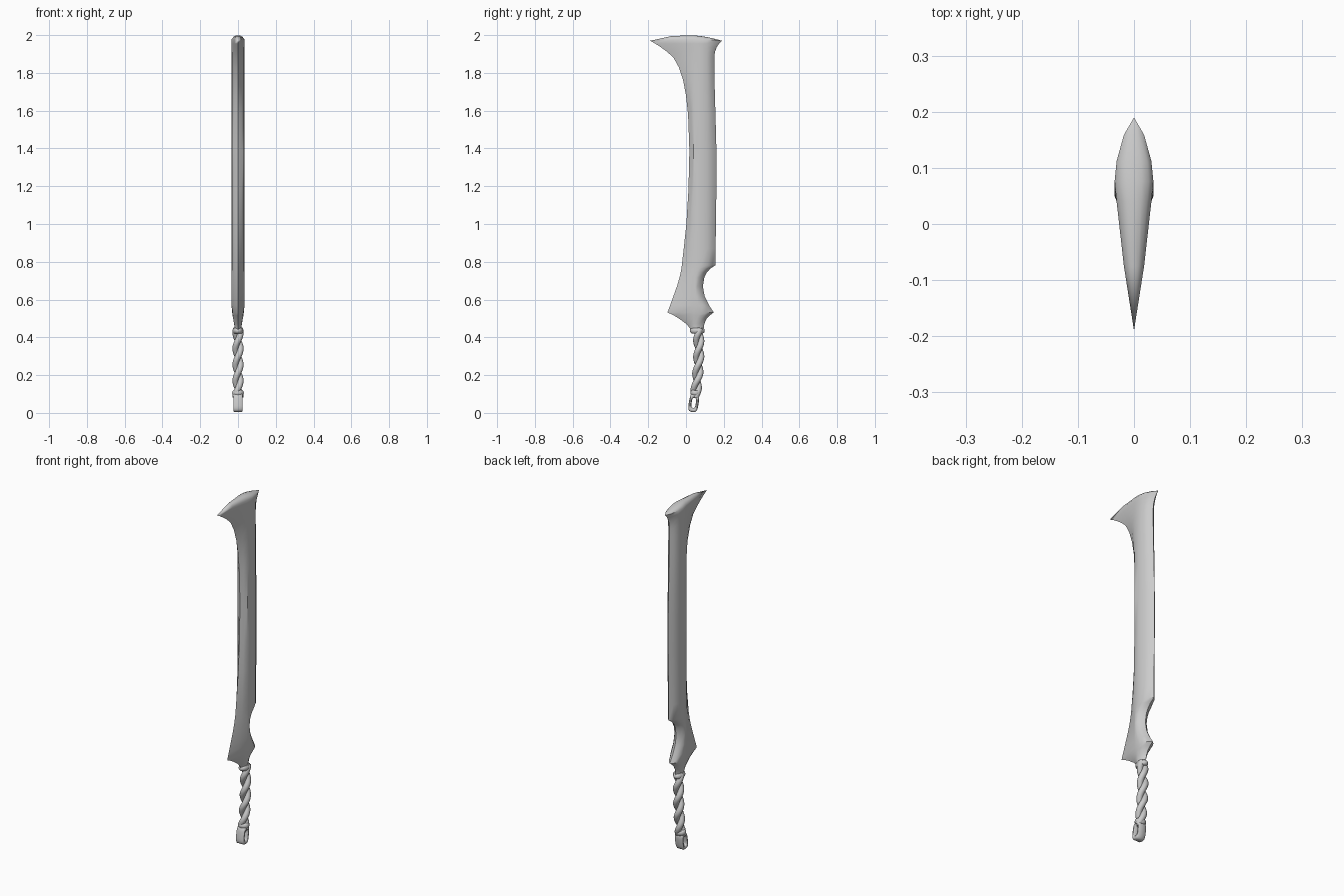
import bpy, bmesh, math
from mathutils import Vector, Matrix

if "Cube" in bpy.data.objects:
    bpy.data.objects.remove(bpy.data.objects["Cube"])

steel = bpy.data.materials.new("grey steel")
steel.diffuse_color = (0.6, 0.6, 0.6, 1)
steel.use_nodes = True
steel.node_tree.nodes["Principled BSDF"].inputs["Base Color"].default_value = steel.diffuse_color


def finish(name, bm, angle=35):
    bmesh.ops.remove_doubles(bm, verts=bm.verts, dist=1e-5)
    bmesh.ops.recalc_face_normals(bm, faces=bm.faces)
    me = bpy.data.meshes.new(name)
    bm.to_mesh(me)
    bm.free()
    ob = bpy.data.objects.new(name, me)
    bpy.context.collection.objects.link(ob)
    me.materials.append(steel)
    bpy.ops.object.select_all(action='DESELECT')
    bpy.context.view_layer.objects.active = ob
    ob.select_set(True)
    bpy.ops.object.shade_smooth_by_angle(angle=math.radians(angle))
    return ob


def loft(bm, rings, cap=True):
    rows = [[bm.verts.new(p) for p in r] for r in rings]
    n = len(rows[0])
    for r, s in zip(rows, rows[1:]):
        for i in range(n):
            j = (i + 1) % n
            bm.faces.new((r[i], r[j], s[j], s[i]))
    if cap:
        bm.faces.new(rows[0])
        bm.faces.new(rows[-1])


# Blade: height, cutting edge y, back edge y, thickness factor, crown rise
ROWS = [
    (.425, .026, .093, .55, 0), (.45, .02, .094, .5, 0), (.472, 0, .097, .6, 0),
    (.50, -.038, .11, .75, 0), (.516, -.065, .126, .83, 0), (.532, -.098, .147, .9, 0),
    (.57, -.084, .122, 1, 0), (.617, -.067, .099, 1, 0), (.67, -.048, .089, 1, 0),
    (.717, -.034, .097, 1, 0), (.745, -.028, .111, 1, 0), (.765, -.024, .13, 1, 0),
    (.782, -.022, .157, 1, 0), (.87, -.012, .157, 1, 0), (1.0, .002, .158, 1, 0),
    (1.18, .013, .161, 1, 0), (1.39, .018, .161, 1, 0), (1.58, .011, .156, 1, 0),
    (1.68, 0, .153, 1, 0), (1.76, -.015, .151, 1, 0), (1.83, -.038, .15, 1, 0),
    (1.88, -.066, .15, 1, 0), (1.91, -.098, .153, 1, 0), (1.937, -.135, .163, 1, 0),
    (1.955, -.163, .175, 1, 0), (1.97, -.19, .19, 1, .008),
    (1.97, -.19, .19, .75, .022), (1.97, -.19, .19, .4, .028), (1.97, -.19, .19, 0, .03),
]


def section(z, y0, y1, k, crown):
    a, b = max(.04, y0 + .018), min(.112, y1 - .03)
    side = [(y0 + (a - y0) * .5, .018), (a, .031), ((a + b) / 2, .0345),
            (b, .031), (b + (y1 - b) * .6, .018)]
    pts = [(0, y0)] + [(t * k, y) for y, t in side] + [(0, y1)]
    pts += [(-t * k, y) for y, t in reversed(side)]
    return [(x, y, z + crown * (1 - (y / .19) ** 2)) for x, y in pts]


bm = bmesh.new()
loft(bm, [section(*r) for r in ROWS[:-1]], cap=False)
bm.verts.ensure_lookup_table()
bm.faces.new(bm.verts[:12])
# crown ridge closes the top
top = list(bm.verts[-12:])
ridge = [bm.verts.new(p) for p in section(*ROWS[-1])]
for i in range(12):
    j = (i + 1) % 12
    bm.faces.new((top[i], top[j], ridge[j], ridge[i]))
finish("blade", bm, 40)


# Grip: two strands twisted around a slightly bent axis
def axis_y(z):
    return .05 + .018 * math.sin(min(1, max(0, (z - .09) / .30)) * math.pi * .6)


def strand(name, phase):
    bm = bmesh.new()
    path = []
    n = 72
    for i in range(n + 1):
        z = .085 + .36 * i / n
        ang = phase + 2 * math.pi * (z / .17)
        path.append(Vector((.013 * math.cos(ang), axis_y(z) + .013 * math.sin(ang), z)))
    rings = []
    for i, p in enumerate(path):
        d = (path[min(i + 1, n)] - path[max(i - 1, 0)]).normalized()
        u = d.cross(Vector((0, 1, 0))).normalized()
        v = d.cross(u)
        rings.append([p + .0165 * (math.cos(t) * u + math.sin(t) * v)
                      for t in [2 * math.pi * k / 12 for k in range(12)]])
    loft(bm, rings)
    finish(name, bm, 60)


strand("grip_strand_a", 0)
strand("grip_strand_b", math.pi)


# Collars at both ends of the grip
def collar(name, y, z, rx, ry, h, tilt):
    bm = bmesh.new()
    rot = Matrix.Rotation(tilt, 3, 'X')
    rings = []
    for f, w in ((-1, .8), (-.6, .97), (0, 1.03), (.6, .97), (1, .8)):
        rings.append([rot @ Vector((rx * w * math.cos(t), ry * w * math.sin(t), f * h))
                      + Vector((0, y, z))
                      for t in [2 * math.pi * k / 20 for k in range(20)]])
    loft(bm, rings)
    finish(name, bm, 50)


collar("upper_collar", .06, .435, .026, .038, .014, 0)
collar("lower_collar", .05, .105, .03, .026, .014, -.16)

# Pommel: slotted loop, rounded bar section swept around an upright oval
bm = bmesh.new()
rot = Matrix.Rotation(-.16, 3, 'X')
rings = []
for i in range(32):
    t = 2 * math.pi * i / 32
    c, s = math.cos(t), math.sin(t)
    c, s = (math.copysign(abs(q) ** .6, q) for q in (c, s))
    ring = []
    for x, f in ((-.019, 0), (-.025, .3), (-.025, .7), (-.019, 1),
                 (.019, 1), (.025, .7), (.025, .3), (.019, 0)):
        ry, rz = .011 + .015 * f, .027 + .022 * f
        ring.append(rot @ Vector((x, ry * c, rz * s)) + Vector((0, .041, .053)))
    rings.append(ring)
loft(bm, rings + [rings[0]], cap=False)
finish("pommel_loop", bm, 50)
